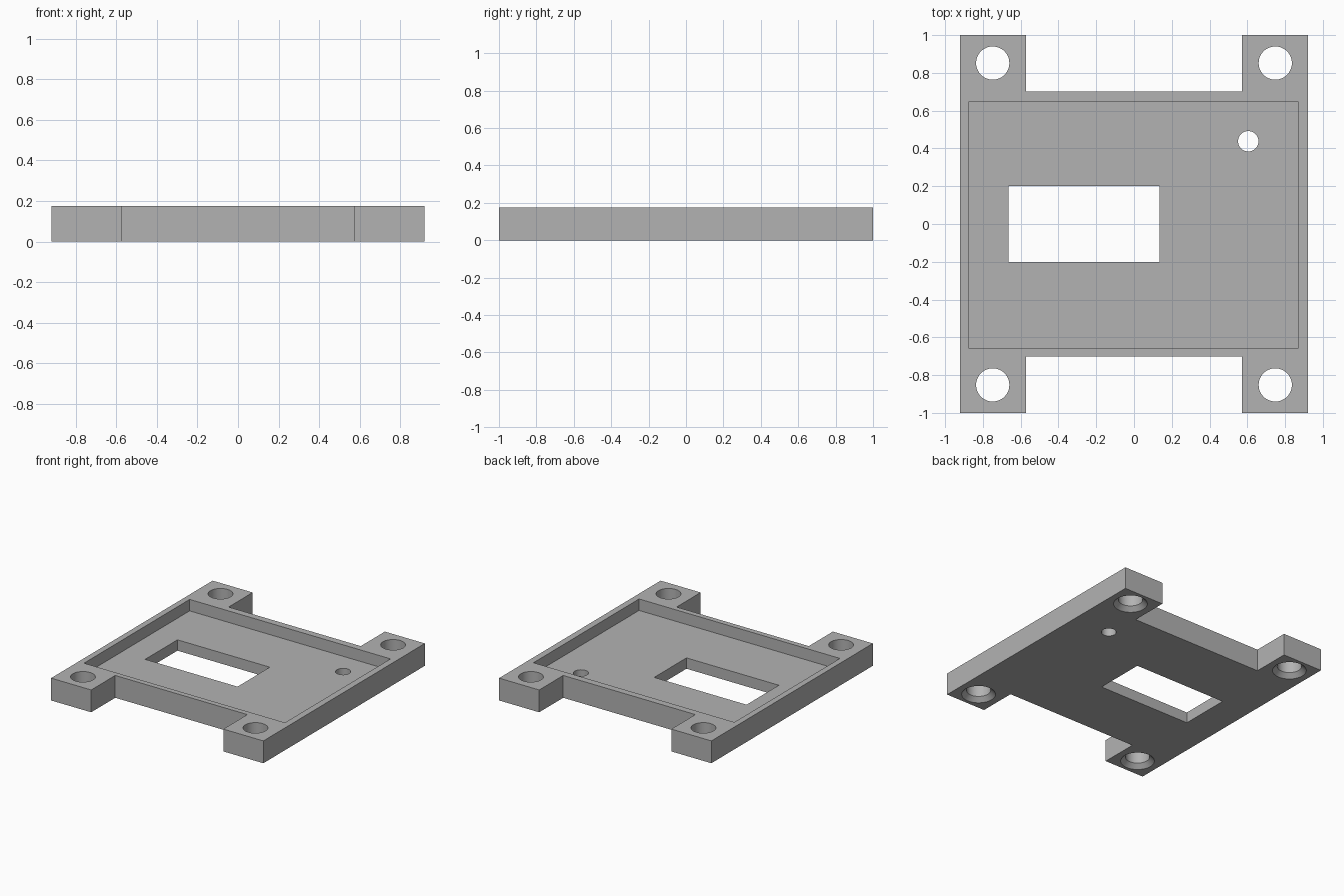
import bpy
import bmesh

if "Cube" in bpy.data.objects:
    bpy.data.objects.remove(bpy.data.objects["Cube"])

HEIGHT = 0.175
FLOOR = 0.085

grey = bpy.data.materials.new("plain grey")
grey.use_nodes = True
color = (0.45, 0.45, 0.45, 1)
grey.diffuse_color = color
grey.node_tree.nodes["Principled BSDF"].inputs["Base Color"].default_value = color


def make_object(name, bm):
    bmesh.ops.recalc_face_normals(bm, faces=bm.faces[:])
    mesh = bpy.data.meshes.new(name)
    bm.to_mesh(mesh)
    bm.free()
    mesh.materials.append(grey)
    obj = bpy.data.objects.new(name, mesh)
    bpy.context.collection.objects.link(obj)
    return obj


def prism(name, outline, z0, z1):
    """Extrude a flat outline from z0 up to z1."""
    bm = bmesh.new()
    face = bm.faces.new([bm.verts.new((x, y, z0)) for x, y in outline])
    top = bmesh.ops.extrude_face_region(bm, geom=[face])["geom"]
    verts = [v for v in top if isinstance(v, bmesh.types.BMVert)]
    bmesh.ops.translate(bm, verts=verts, vec=(0, 0, z1 - z0))
    return make_object(name, bm)


def box(name, x0, x1, y0, y1, z0, z1):
    return prism(name, [(x0, y0), (x1, y0), (x1, y1), (x0, y1)], z0, z1)


def cone(name, x, y, r0, r1, z0, z1):
    bm = bmesh.ops, bmesh.new()
    ops, mesh = bm
    ops.create_cone(mesh, cap_ends=True, segments=48, radius1=r0, radius2=r1, depth=z1 - z0)
    ops.translate(mesh, verts=mesh.verts[:], vec=(x, y, (z0 + z1) / 2))
    return make_object(name, mesh)


# H-shaped plate with four mounting tabs
quarter = [(0.92, 1.0), (0.573, 1.0), (0.573, 0.702)]
back = quarter + [(-x, y) for x, y in reversed(quarter)]
outline = back + [(x, -y) for x, y in reversed(back)]
plate = prism("mounting_plate", outline, 0, HEIGHT)

# Recess, window and small hole
cutters = [
    box("recess_cutter", -0.873, 0.869, -0.66, 0.648, FLOOR, 0.3),
    box("window_cutter", -0.665, 0.136, -0.2, 0.2, -0.1, 0.3),
    cone("small_hole_cutter", 0.605, 0.438, 0.054, 0.054, -0.1, 0.3),
]

# Corner screw holes, countersunk from below
SINK, BORE, DEPTH = 0.122, 0.088, 0.034
for x in (-0.748, 0.748):
    for y in (-0.852, 0.852):
        cutters.append(cone("screw_hole_cutter", x, y, BORE, BORE, -0.1, 0.3))
        cutters.append(cone("countersink_cutter", x, y, SINK + DEPTH, BORE, -DEPTH, DEPTH))

for cutter in cutters:
    cutter.hide_render = True
    mod = plate.modifiers.new(cutter.name, "BOOLEAN")
    mod.operation = "DIFFERENCE"
    mod.solver = "EXACT"
    mod.object = cutter

# Bake the cuts, then drop the helpers
bpy.context.view_layer.objects.active = plate
plate.select_set(True)
for mod in list(plate.modifiers):
    bpy.ops.object.modifier_apply(modifier=mod.name)
for cutter in cutters:
    bpy.data.objects.remove(cutter)
bpy.ops.object.shade_smooth_by_angle()
